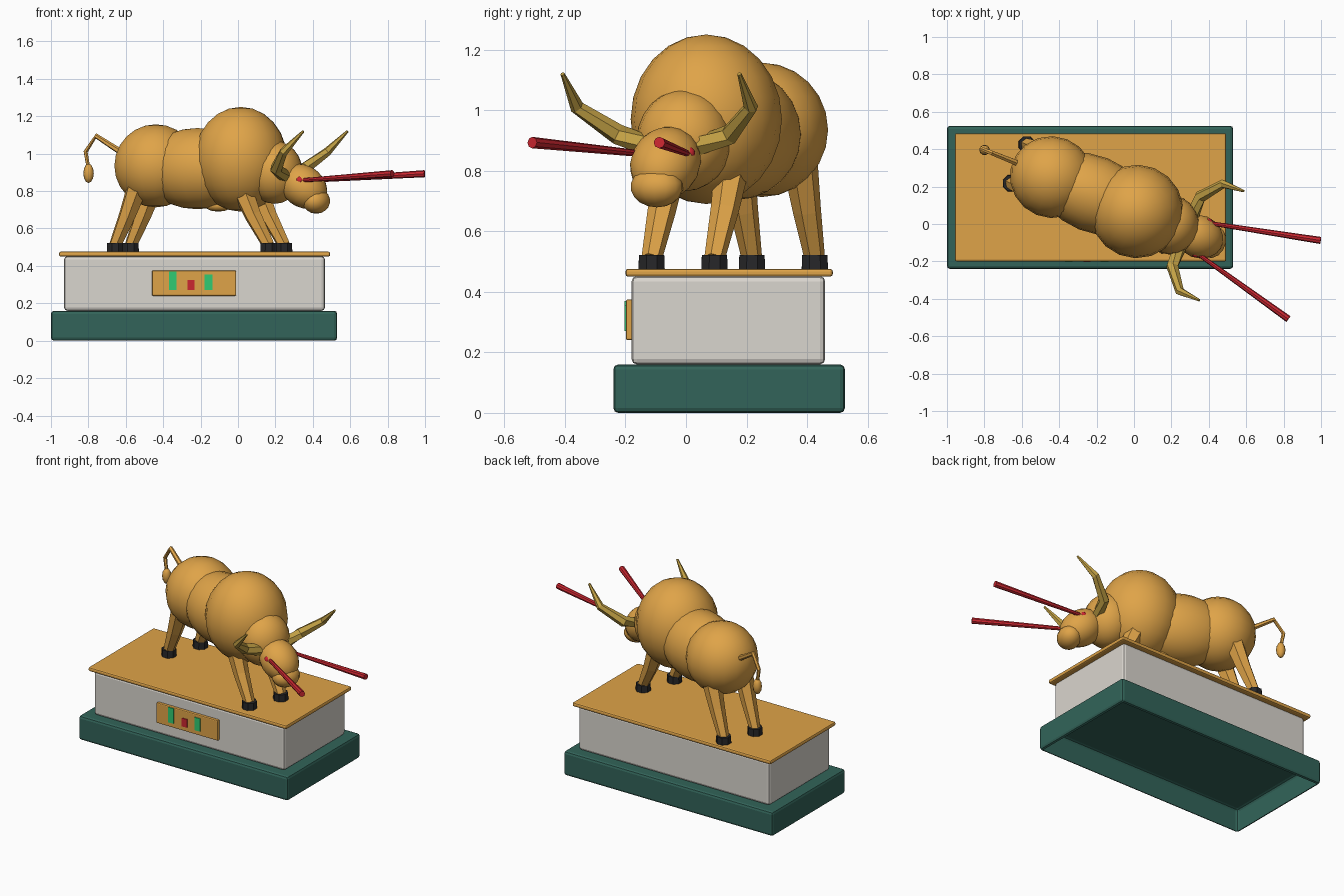
import bpy, bmesh, math
from mathutils import Matrix, Vector

cube = bpy.data.objects.get("Cube")
if cube:
    bpy.data.objects.remove(cube, do_unlink=True)


def material(name, rgb):
    m = bpy.data.materials.new(name)
    m.use_nodes = True
    m.diffuse_color = (*rgb, 1)
    m.node_tree.nodes["Principled BSDF"].inputs["Base Color"].default_value = (*rgb, 1)
    return m


GOLD = material("golden ochre", (0.74, 0.37, 0.065))
STONE = material("pale stone", (0.70, 0.67, 0.62))
GREEN = material("dark green", (0.032, 0.127, 0.10))
BRIGHT = material("bright green", (0.03, 0.60, 0.17))
RED = material("red", (0.60, 0.02, 0.03))
HORN = material("horn yellow", (0.55, 0.36, 0.06))
BLACK = material("hoof black", (0.02, 0.02, 0.022))

# The animal stands turned on its plinth: local +x is forward, +y its left
BULL = Matrix.Translation((0.015, 0.067, 0)) @ Matrix.Rotation(math.radians(-22), 4, "Z")


def add(name, bm, mat, matrix=Matrix(), smooth=False):
    mesh = bpy.data.meshes.new(name)
    bmesh.ops.recalc_face_normals(bm, faces=bm.faces)
    for f in bm.faces:
        f.smooth = smooth
    bm.to_mesh(mesh)
    bm.free()
    mesh.materials.append(mat)
    obj = bpy.data.objects.new(name, mesh)
    bpy.context.collection.objects.link(obj)
    obj.matrix_world = matrix
    return obj


def box(name, lo, hi, mat, bevel=0.0, open_bottom=False):
    lo, hi = Vector(lo), Vector(hi)
    bm = bmesh.new()
    bmesh.ops.create_cube(bm, size=1)
    bmesh.ops.scale(bm, vec=hi - lo, verts=bm.verts)
    bmesh.ops.translate(bm, vec=(lo + hi) / 2, verts=bm.verts)
    if bevel:
        bmesh.ops.bevel(bm, geom=bm.edges[:], offset=bevel, segments=2,
                        profile=0.5, affect="EDGES")
    if open_bottom:
        low = min(bm.faces, key=lambda f: f.calc_center_median().z)
        bmesh.ops.delete(bm, geom=[low], context="FACES")
    return add(name, bm, mat)


def ball(name, centre, radii, mat=GOLD, pitch=0, segments=18):
    bm = bmesh.new()
    bmesh.ops.create_uvsphere(bm, u_segments=segments, v_segments=segments * 2 // 3, radius=1)
    bmesh.ops.scale(bm, vec=radii, verts=bm.verts)
    place = Matrix.Translation(centre) @ Matrix.Rotation(math.radians(pitch), 4, "Y")
    return add(name, bm, mat, BULL @ place, smooth=True)


def tube(name, points, radii, mat, sides=6):
    """Tapered tube along a bent path."""
    pts = [Vector(p) for p in points]
    bm = bmesh.new()
    rings = []
    for i, (p, r) in enumerate(zip(pts, radii)):
        t = (pts[min(i + 1, len(pts) - 1)] - pts[max(i - 1, 0)]).normalized()
        a = t.cross(Vector((0, 1, 0.01))).normalized()
        b = t.cross(a)
        angles = [math.tau * k / sides for k in range(sides)]
        rings.append([bm.verts.new(p + r * (a * math.cos(w) + b * math.sin(w))) for w in angles])
    for low, high in zip(rings, rings[1:]):
        for k in range(sides):
            n = (k + 1) % sides
            bm.faces.new((low[k], low[n], high[n], high[k]))
    bm.faces.new(rings[0])
    bm.faces.new(rings[-1])
    return add(name, bm, mat, BULL)


# Plinth
box("base_step", (-1.0, -0.24, 0), (0.53, 0.525, 0.16), GREEN, 0.016, open_bottom=True)
box("plinth_block", (-0.93, -0.18, 0.16), (0.465, 0.46, 0.452), STONE, 0.018)
box("top_slab", (-0.957, -0.20, 0.45), (0.493, 0.485, 0.476), GOLD, 0.009)

# Plaque with three coloured bars
box("plaque", (-0.46, -0.198, 0.24), (-0.01, -0.175, 0.375), GOLD, 0.006)
for name, x, width, top, mat in (("plaque_bar_left", -0.37, 0.04, 0.37, BRIGHT),
                                 ("plaque_bar_middle", -0.27, 0.038, 0.325, RED),
                                 ("plaque_bar_right", -0.178, 0.042, 0.355, BRIGHT)):
    box(name, (x, -0.203, 0.27), (x + width, -0.196, top), mat)

# Body and head
ball("rump", (-0.49, 0, 0.935), (0.225, 0.218, 0.222))
ball("belly", (-0.25, 0, 0.92), (0.31, 0.205, 0.217))
ball("shoulders", (0, 0, 0.97), (0.25, 0.25, 0.28))
ball("sheath", (-0.13, 0, 0.722), (0.075, 0.045, 0.032), segments=10)
ball("neck", (0.195, 0, 0.90), (0.15, 0.158, 0.168))
ball("head", (0.36, 0, 0.825), (0.14, 0.115, 0.11), pitch=35)
ball("muzzle", (0.435, 0, 0.747), (0.073, 0.09, 0.068), segments=14)

# Legs, hooves, horns, eyes and spears on both sides
for side, s in (("left", 1), ("right", -1)):
    y = 0.112 * s
    for end, foot, knee, top in (("front", 0.205, 0.115, 0.04), ("back", -0.68, -0.61, -0.545)):
        tube(f"{end}_{side}_leg", [(foot, y, 0.51), (knee, y, 0.67), (top, y, 0.84)],
             (0.034, 0.047, 0.06), GOLD)
        tube(f"{end}_{side}_hoof", [(foot, y, 0.474), (foot, y, 0.522)],
             (0.047, 0.045), BLACK, 8)
    tube(f"{side}_horn", [(0.285, 0.05 * s, 0.87), (0.285, 0.20 * s, 0.92),
                          (0.373, 0.31 * s, 1.01), (0.488, 0.315 * s, 1.12)],
         (0.038, 0.034, 0.024, 0.007), HORN)
    ball(f"{side}_eye", (0.377, 0.09 * s, 0.857), (0.022, 0.022, 0.022), RED, segments=10)

# The two spears splay differently, so their ends are given in world space
to_local = BULL.inverted()
for side, start, end in (("left", (0.40, 0.005, 0.857), (0.998, -0.088, 0.893)),
                         ("right", (0.335, -0.155, 0.857), (0.825, -0.508, 0.893))):
    tube(f"{side}_spear", [to_local @ Vector(start), to_local @ Vector(end)],
         (0.011, 0.019), RED, 8)

# Tail with tuft
tube("tail", [(-0.66, 0, 0.99), (-0.835, 0, 1.095), (-0.895, 0, 1.01), (-0.878, 0, 0.92)],
     (0.018, 0.014, 0.012, 0.01), GOLD)
ball("tail_tuft", (-0.878, 0, 0.895), (0.028, 0.028, 0.052), segments=10)
